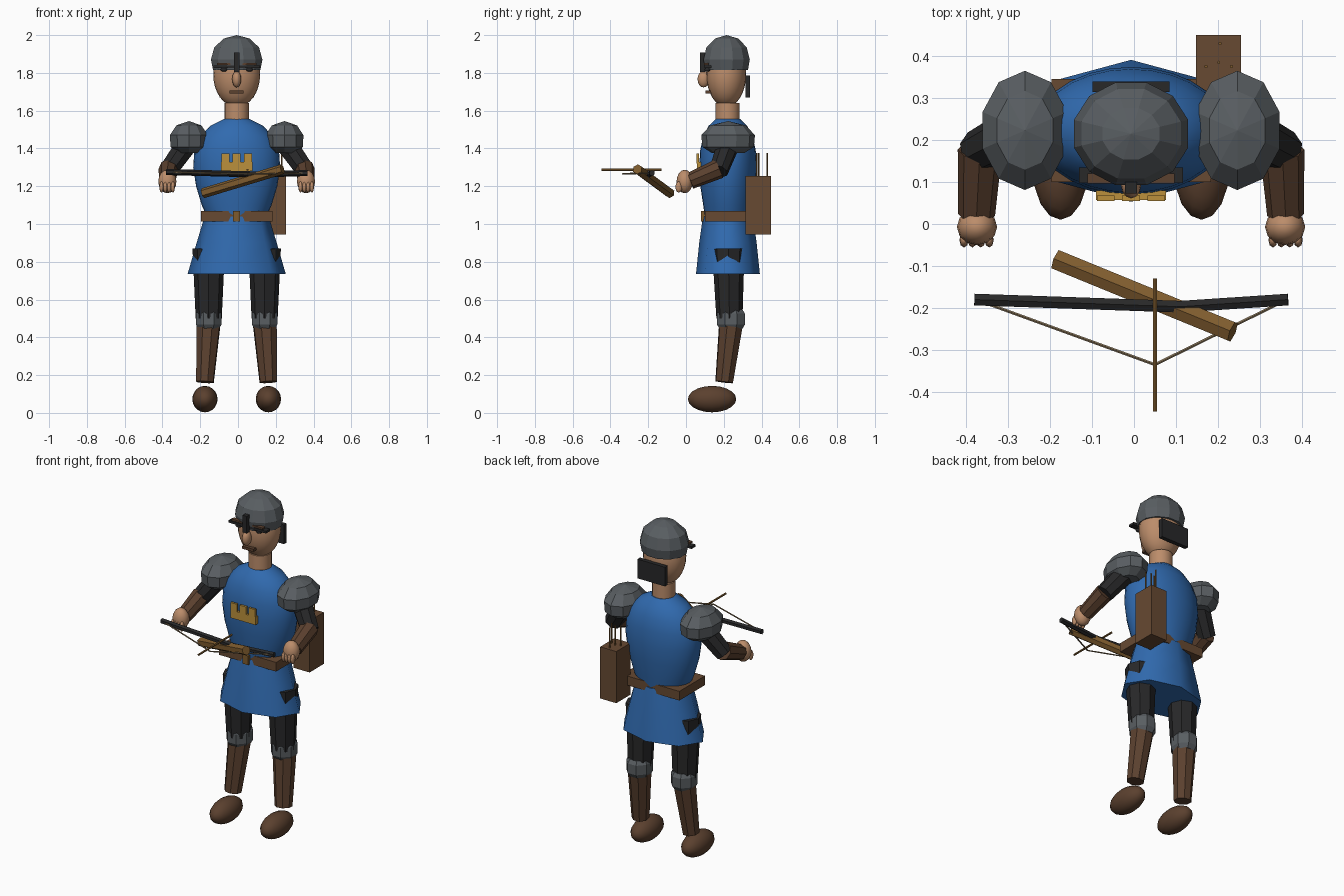
import bpy, bmesh, math
from mathutils import Vector

if "Cube" in bpy.data.objects:
    bpy.data.objects.remove(bpy.data.objects["Cube"])

CX = -0.007   # body centre line


def material(name, rgb):
    m = bpy.data.materials.new(name)
    m.diffuse_color = (*rgb, 1)
    m.use_nodes = True
    m.node_tree.nodes["Principled BSDF"].inputs["Base Color"].default_value = m.diffuse_color
    return m


BLUE = material("blue_cloth", (0.030, 0.145, 0.43))
STEEL = material("grey_steel", (0.100, 0.112, 0.122))
BLACK = material("black_cloth", (0.021, 0.021, 0.022))
BOOT = material("dark_brown_leather", (0.105, 0.052, 0.028))
BELT = material("brown_leather", (0.135, 0.067, 0.032))
SKIN = material("skin", (0.50, 0.265, 0.145))
GOLD = material("gold", (0.50, 0.28, 0.045))
WOOD = material("wood", (0.21, 0.105, 0.027))
CORD = material("tan_cord", (0.25, 0.18, 0.10))


def finish(name, bm, mat, smooth=False):
    bmesh.ops.recalc_face_normals(bm, faces=bm.faces)
    for f in bm.faces:
        f.smooth = smooth and len(f.verts) <= 4
    me = bpy.data.meshes.new(name)
    bm.to_mesh(me)
    bm.free()
    me.materials.append(mat)
    ob = bpy.data.objects.new(name, me)
    bpy.context.collection.objects.link(ob)
    return ob


def loft(name, rings, n, mat, smooth=False, offset=0.0):
    """Capped stack of elliptical rings (cx, cy, z, rx, ry)."""
    bm = bmesh.new()
    loops = []
    for cx, cy, z, rx, ry in rings:
        angs = [2 * math.pi * (i + offset) / n for i in range(n)]
        loops.append([bm.verts.new((cx + rx * math.cos(a), cy + ry * math.sin(a), z)) for a in angs])
    for a, b in zip(loops, loops[1:]):
        for i in range(n):
            j = (i + 1) % n
            bm.faces.new((a[i], a[j], b[j], b[i]))
    bm.faces.new(loops[0])
    bm.faces.new(loops[-1])
    bmesh.ops.remove_doubles(bm, verts=bm.verts, dist=1e-5)
    return finish(name, bm, mat, smooth)


def tube(name, p, q, r1, r2, n, mat):
    """Faceted tapered rod from p to q."""
    p, q = Vector(p), Vector(q)
    d = q - p
    bm = bmesh.new()
    bmesh.ops.create_cone(bm, cap_ends=True, segments=n, radius1=r1, radius2=r2, depth=d.length)
    rot = d.to_track_quat('Z', 'Y').to_matrix()
    for v in bm.verts:
        v.co = rot @ v.co + (p + q) / 2
    return finish(name, bm, mat)


def ball(name, c, r, mat, n=16, rings=10, smooth=True):
    bm = bmesh.new()
    bmesh.ops.create_uvsphere(bm, u_segments=n, v_segments=rings, radius=1)
    for v in bm.verts:
        v.co = Vector([v.co[k] * r[k] + c[k] for k in range(3)])
    return finish(name, bm, mat, smooth)


def box(name, lo, hi, mat):
    bm = bmesh.new()
    bmesh.ops.create_cube(bm, size=1)
    for v in bm.verts:
        v.co = Vector([lo[k] + (v.co[k] + 0.5) * (hi[k] - lo[k]) for k in range(3)])
    return finish(name, bm, mat)


# Head and face
ball("head", (CX, 0.213, 1.79), (0.124, 0.105, 0.17), SKIN, 24, 16)
loft("neck", [(CX, 0.22, 1.53, 0.064, 0.064), (CX, 0.22, 1.64, 0.064, 0.064)], 20, SKIN, True)
ball("nose", (CX, 0.093, 1.767), (0.024, 0.032, 0.044), SKIN, 12, 8)
box("mouth", (CX - 0.038, 0.102, 1.69), (CX + 0.037, 0.135, 1.706), BOOT)

# Helmet with nose guard, brow bar and neck plate
loft("helmet", [(CX, 0.215, z, 0.141 * k, 0.127 * k) for z, k in
                ((1.815, 0.92), (1.87, 1.0), (1.935, 0.87), (1.982, 0.5), (2.0, 0.0))],
     12, STEEL, offset=0.5)
box("nose_guard", (CX - 0.014, 0.073, 1.806), (CX + 0.014, 0.10, 1.908), BLACK)
box("brow_bar", (CX - 0.124, 0.098, 1.825), (CX + 0.124, 0.135, 1.839), BLACK)
box("neck_plate", (CX - 0.092, 0.315, 1.67), (CX + 0.092, 0.34, 1.785), BLACK)

# Torso, skirt and belt
loft("torso", [(CX, 0.222, z, rx, ry) for z, rx, ry in
               ((1.02, 0.15, 0.12), (1.1, 0.185, 0.131), (1.2, 0.215, 0.146), (1.3, 0.23, 0.152),
                (1.39, 0.224, 0.147), (1.46, 0.195, 0.132), (1.52, 0.14, 0.102), (1.555, 0.07, 0.065))],
     28, BLUE, True)
loft("skirt", [(CX, 0.222, 0.735, 0.26, 0.169), (CX, 0.222, 0.9, 0.212, 0.152),
               (CX, 0.222, 1.04, 0.17, 0.132)], 8, BLUE, True)
box("belt", (CX - 0.19, 0.1, 1.013), (CX + 0.19, 0.345, 1.068), BELT)
box("buckle", (CX - 0.02, 0.08, 1.013), (CX + 0.018, 0.1, 1.068), WOOD)

# Castle crest on the chest
box("crest_base", (CX - 0.083, 0.057, 1.28), (CX + 0.083, 0.08, 1.327), GOLD)
for i, x in enumerate((-0.06, 0.0, 0.06)):
    box(f"crest_merlon_{i}", (CX + x - 0.021, 0.055, 1.32), (CX + x + 0.021, 0.068, 1.373), GOLD)

for s, side in ((-1, "left"), (1, "right")):
    def at(x, y, z):
        return (CX + s * x, y, z)
    # Eyes and brows
    ball("eye_" + side, at(0.068, 0.113, 1.817), (0.019, 0.015, 0.011), BLACK, 10, 6)
    box("brow_" + side, at(0.068 - s * 0.036, 0.096, 1.843), at(0.068 + s * 0.036, 0.12, 1.853), BOOT)
    # Legs
    tube("thigh_" + side, at(0.148, 0.23, 0.5), at(0.148, 0.224, 0.87), 0.069, 0.086, 8, BLACK)
    loft("knee_" + side, [(CX + s * 0.148, 0.238, z, r, r * 1.1) for z, r in
                          ((0.443, 0.058), (0.468, 0.073), (0.525, 0.073), (0.547, 0.06))], 8, STEEL, offset=0.5)
    tube("shin_" + side, at(0.168, 0.202, 0.163), at(0.149, 0.238, 0.47), 0.049, 0.066, 8, BOOT)
    ball("boot_" + side, at(0.168, 0.138, 0.073), (0.067, 0.128, 0.07), BOOT, 16, 10)
    # Arms with faceted shoulder pads
    tube("upper_arm_" + side, at(0.245, 0.235, 1.45), at(0.365, 0.172, 1.28), 0.062, 0.052, 8, BLACK)
    tube("forearm_" + side, at(0.36, 0.175, 1.293), at(0.368, 0.022, 1.228), 0.053, 0.044, 8, BOOT)
    loft("shoulder_pad_" + side, [(CX + s * 0.253, 0.223, z, 0.106 * k, 0.142 * k) for z, k in
                                  ((1.375, 0.6), (1.408, 0.96), (1.47, 1.0), (1.522, 0.66), (1.545, 0.0))],
         10, STEEL, offset=0.5)
    # Hands with curled fingers
    ball("hand_" + side, at(0.367, -0.007, 1.225), (0.048, 0.043, 0.062), SKIN, 12, 8)
    for i in range(4):
        ball(f"finger_{side}_{i}", at(0.338 + 0.02 * i, -0.038, 1.196), (0.011, 0.018, 0.03), SKIN, 8, 6)

# Crossbow: stock, two bow limbs, string and loaded bolt
tube("stock", (-0.185, -0.085, 1.163), (0.235, -0.257, 1.29), 0.027, 0.027, 6, WOOD)
BEND = (0.11, -0.197, 1.262)
tube("bow_limb_left", (-0.38, -0.18, 1.275), BEND, 0.016, 0.016, 6, BLACK)
tube("bow_limb_right", BEND, (0.367, -0.18, 1.27), 0.016, 0.016, 6, BLACK)
NOCK = (0.05, -0.335, 1.265)
tube("string_left", (-0.36, -0.186, 1.274), NOCK, 0.004, 0.004, 6, CORD)
tube("string_right", NOCK, (0.352, -0.186, 1.27), 0.004, 0.004, 6, CORD)
tube("bolt", (0.05, -0.447, 1.287), (0.05, -0.13, 1.287), 0.006, 0.006, 6, WOOD)

# Quiver with bolts on the back
box("quiver", (0.148, 0.315, 0.945), (0.255, 0.45, 1.255), BELT)
for i, (x, y) in enumerate(((0.172, 0.375), (0.202, 0.385), (0.232, 0.375), (0.205, 0.43))):
    tube(f"quiver_bolt_{i}", (x, y, 1.2), (x, y, 1.375), 0.004, 0.004, 6, WOOD)
